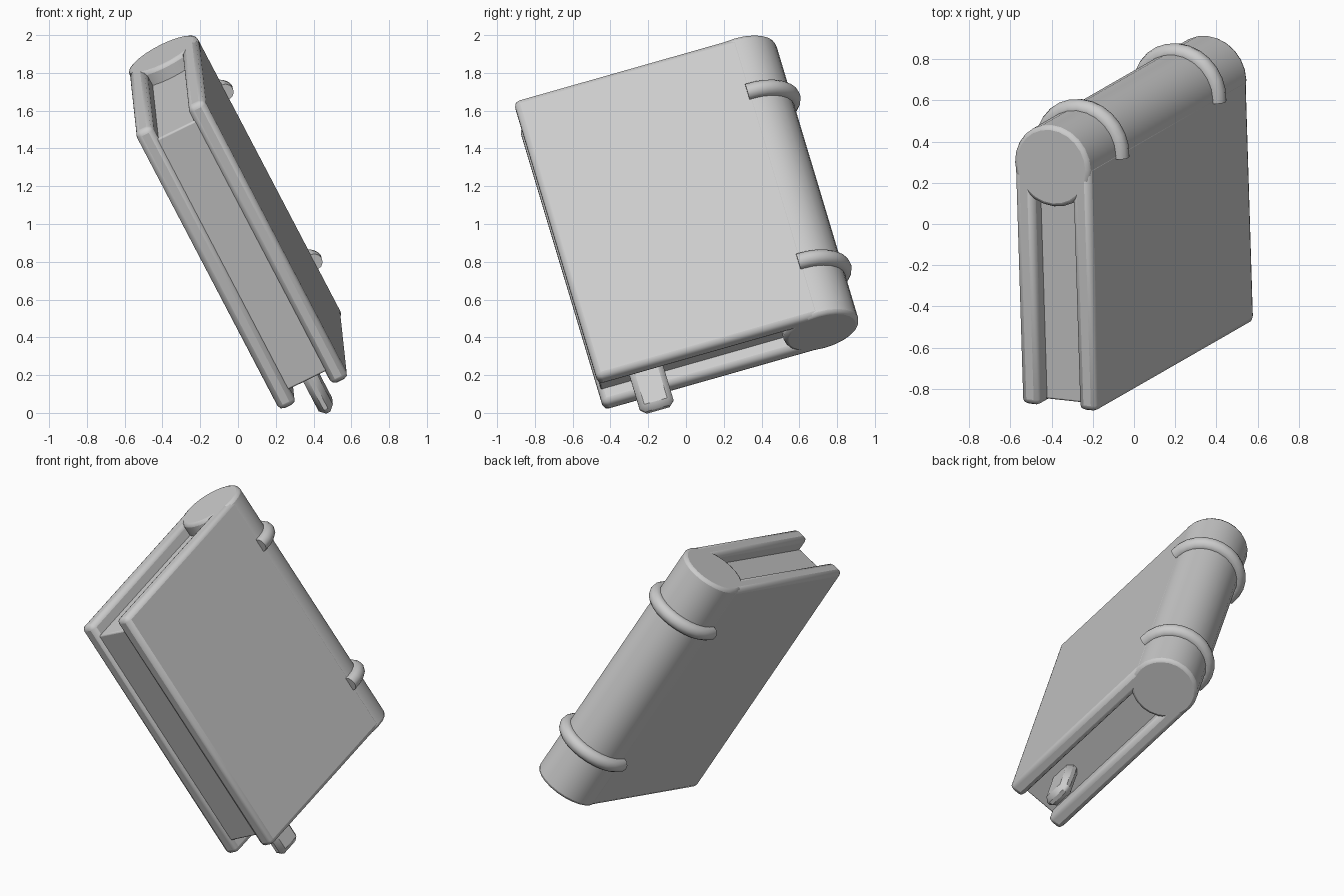
import bpy, bmesh
from mathutils import Matrix, Vector

cube = bpy.data.objects.get("Cube")
if cube:
    bpy.data.objects.remove(cube, do_unlink=True)

# One plain grey for the whole book
grey = bpy.data.materials.new("light_grey")
grey.use_nodes = True
colour = (0.6, 0.6, 0.6, 1)
grey.diffuse_color = colour
grey.node_tree.nodes["Principled BSDF"].inputs["Base Color"].default_value = colour

# Tilted frame: local x = thickness, y = towards the spine, z = along the spine
up = Vector((-0.448, -0.257, 0.856)).normalized()
side = up.cross(Vector((-0.037, 0.957, 0.287))).normalized() * -1
depth = up.cross(side).normalized()
frame = Matrix((side, depth, up)).transposed().to_4x4()
frame.translation = (0.002, -0.078, 1.0)

SPINE_Y = 0.60
RADIUS = 0.205
HALF_LENGTH = 0.86


def finish(name, bm, bevel=0, segments=2):
    """Turn a bmesh into a smooth, bevelled part standing in the tilted frame."""
    bmesh.ops.recalc_face_normals(bm, faces=bm.faces)
    mesh = bpy.data.meshes.new(name)
    bm.to_mesh(mesh)
    bm.free()
    mesh.materials.append(grey)
    obj = bpy.data.objects.new(name, mesh)
    bpy.context.collection.objects.link(obj)
    obj.matrix_world = frame
    if bevel:
        mod = obj.modifiers.new("rounded_edges", "BEVEL")
        mod.width = bevel
        mod.segments = segments
        mod.limit_method = "ANGLE"
        mod.angle_limit = 0.8
    bpy.ops.object.select_all(action="DESELECT")
    obj.select_set(True)
    bpy.context.view_layer.objects.active = obj
    bpy.ops.object.shade_smooth_by_angle(angle=0.75)
    return obj


def box(name, low, high, bevel, segments=2):
    low, high = Vector(low), Vector(high)
    bm = bmesh.new()
    bmesh.ops.create_cube(bm, size=1)
    bmesh.ops.scale(bm, vec=high - low, verts=bm.verts)
    bmesh.ops.translate(bm, vec=(low + high) / 2, verts=bm.verts)
    return finish(name, bm, bevel, segments)


# Two covers
for name, x in (("left_cover", 0.155), ("right_cover", -0.155)):
    box(name, (x - 0.05, -0.62, -HALF_LENGTH), (x + 0.05, 0.62, HALF_LENGTH), 0.03)

# Page block between the covers
box("pages", (-0.12, -0.605, -0.775), (0.12, SPINE_Y, 0.775), 0.01)

# Bookmark hanging out of the bottom
box("bookmark", (-0.042, -0.443, -1.035), (0.042, -0.257, -0.7), 0.03, 1)

# Round spine
bm = bmesh.new()
bmesh.ops.create_cone(bm, cap_ends=True, segments=24, radius1=RADIUS,
                      radius2=RADIUS, depth=2 * HALF_LENGTH)
bmesh.ops.translate(bm, vec=(0, SPINE_Y, 0), verts=bm.verts)
finish("spine", bm, 0.02)

# Raised half rings around the spine: a circle swept round the outer side
for name, z in (("upper_ring", 0.525), ("lower_ring", -0.525)):
    bm = bmesh.new()
    section = bmesh.ops.create_circle(bm, cap_ends=True, segments=12, radius=0.045)
    bmesh.ops.rotate(bm, verts=bm.verts, matrix=Matrix.Rotation(1.5708, 3, "X"))
    bmesh.ops.translate(bm, verts=bm.verts, vec=(RADIUS, -0.02, 0))
    bmesh.ops.spin(bm, geom=bm.faces[:], cent=(0, 0, 0), axis=(0, 0, 1),
                   angle=3.33, steps=14)
    bmesh.ops.translate(bm, verts=bm.verts, vec=(0, SPINE_Y, z))
    finish(name, bm)
